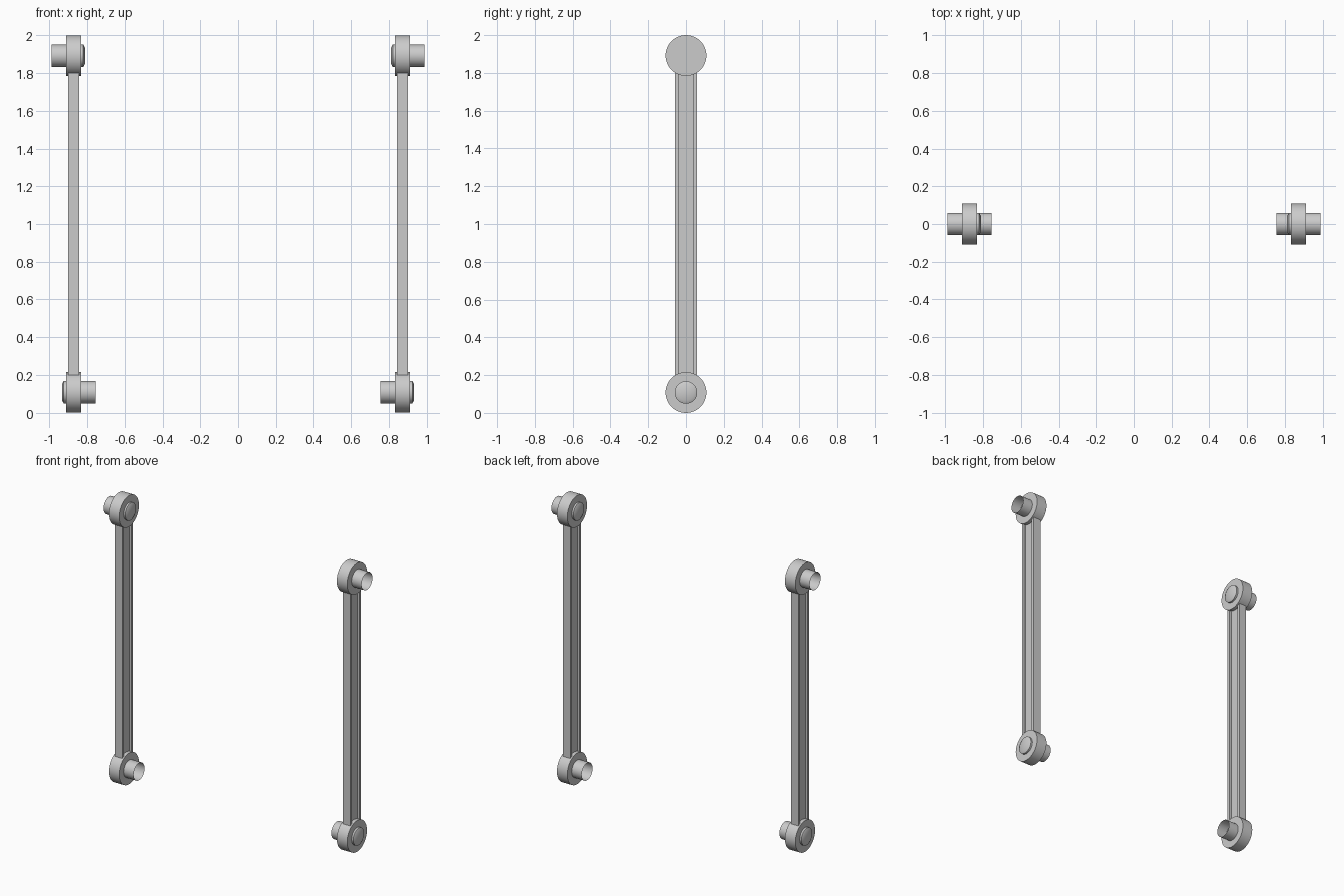
import bpy, bmesh, math

if "Cube" in bpy.data.objects:
    bpy.data.objects.remove(bpy.data.objects["Cube"])

CX = 0.873          # distance of each link from the centre plane
Z_LOW, Z_HIGH = 0.108, 1.892
SIDES = 48


def finish(name, bm, smooth=True):
    bmesh.ops.recalc_face_normals(bm, faces=bm.faces)
    me = bpy.data.meshes.new(name)
    bm.to_mesh(me)
    bm.free()
    ob = bpy.data.objects.new(name, me)
    bpy.context.collection.objects.link(ob)
    # right-hand part is the mirror image of the left-hand one
    ob.modifiers.new("mirror", 'MIRROR').use_axis[0] = True
    if smooth:
        bpy.ops.object.select_all(action='DESELECT')
        ob.select_set(True)
        bpy.context.view_layer.objects.active = ob
        bpy.ops.object.shade_smooth_by_angle(angle=math.radians(30))
    return ob


def turned(name, z, direction, profile, cap_start=False, cap_end=False):
    """Round part about the x axis; profile is (offset along x, radius)."""
    bm = bmesh.new()
    rings = []
    for off, r in profile:
        rings.append([bm.verts.new((-CX + direction * off,
                                    r * math.cos(2 * math.pi * i / SIDES),
                                    z + r * math.sin(2 * math.pi * i / SIDES)))
                      for i in range(SIDES)])
    for a, b in zip(rings, rings[1:]):
        for i in range(SIDES):
            j = (i + 1) % SIDES
            bm.faces.new((a[i], a[j], b[j], b[i]))
    if cap_start:
        bm.faces.new(rings[0])
    if cap_end:
        bm.faces.new(rings[-1])
    return finish(name, bm)


# grooved I-section bar
W, T, FLANGE, WEB = 0.0595, 0.029, 0.039, 0.015
section = [(-T, -W), (T, -W), (T, -FLANGE), (WEB, -FLANGE),
           (WEB, FLANGE), (T, FLANGE), (T, W), (-T, W),
           (-T, FLANGE), (-WEB, FLANGE), (-WEB, -FLANGE), (-T, -FLANGE)]
bm = bmesh.new()
face = bm.faces.new([bm.verts.new((-CX + x, y, Z_LOW + 0.06)) for x, y in section])
ext = bmesh.ops.extrude_face_region(bm, geom=[face], use_keep_orig=True)
top = [v for v in ext["geom"] if isinstance(v, bmesh.types.BMVert)]
bmesh.ops.translate(bm, verts=top, vec=(0, 0, Z_HIGH - Z_LOW - 0.12))
finish("link_bar", bm, smooth=False)

# eye, open pin and chamfered cap at each end; lower pins face inward
for label, z, pin_dir in (("lower", Z_LOW, 1), ("upper", Z_HIGH, -1)):
    turned(label + "_eye", z, 1, [(-0.0395, 0.108), (0.0395, 0.108)], True, True)
    turned(label + "_pin", z, pin_dir, [(0.035, 0.0595), (0.116, 0.0595)])
    turned(label + "_cap", z, -pin_dir,
           [(0.035, 0.0595), (0.052, 0.0595), (0.061, 0.0425)], False, True)
